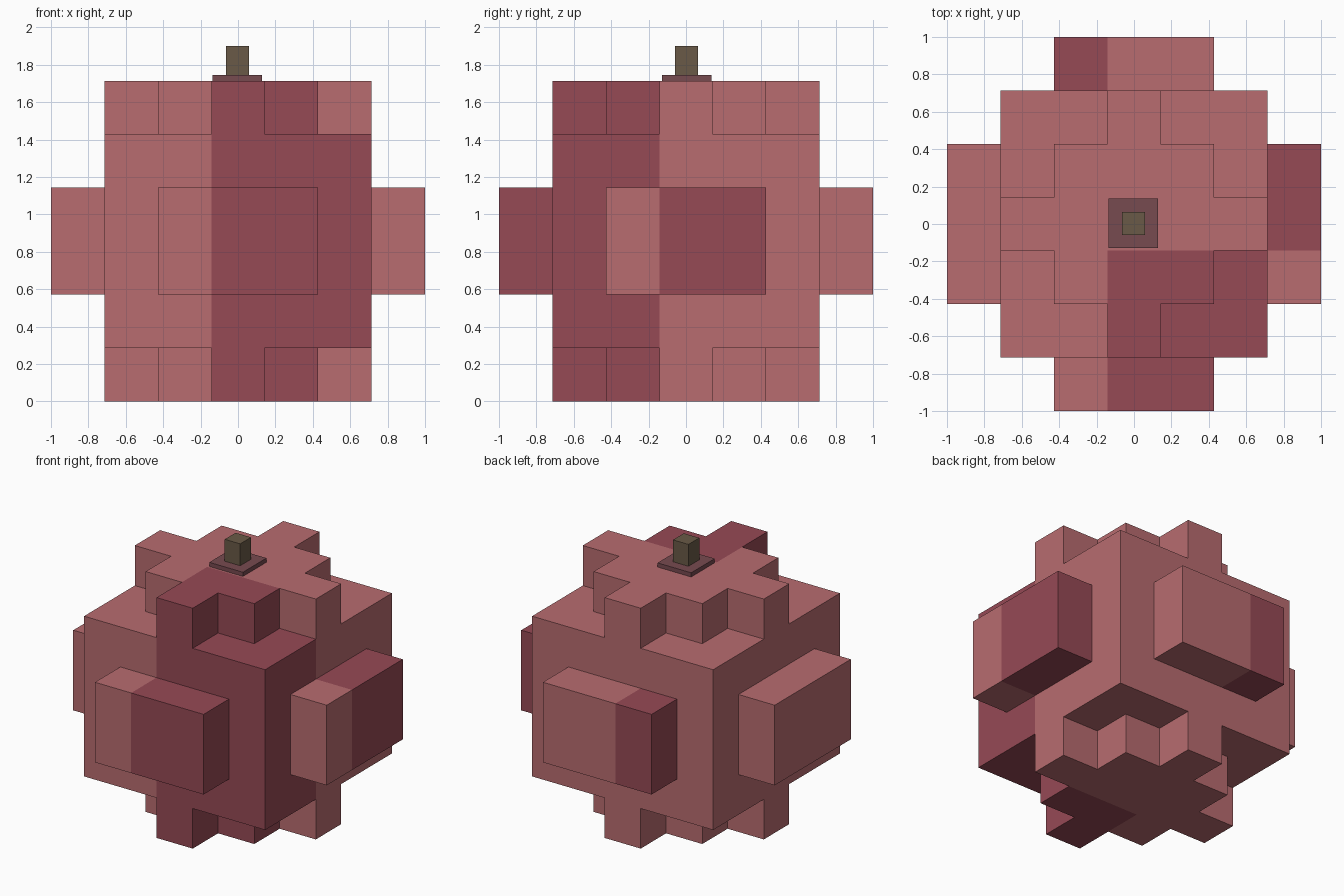
import bpy, bmesh, math
from mathutils import Vector

if "Cube" in bpy.data.objects:
    bpy.data.objects.remove(bpy.data.objects["Cube"])

U = 2 / 7  # edge of one cube cell


def material(name, rgb):
    m = bpy.data.materials.new(name)
    m.diffuse_color = (*rgb, 1)
    m.use_nodes = True
    m.node_tree.nodes["Principled BSDF"].inputs["Base Color"].default_value = m.diffuse_color
    return m


LIGHT = material("light_rose", (0.479, 0.150, 0.162))
DARK = material("dark_rose", (0.305, 0.067, 0.091))
MAUVE = material("mauve_brown", (0.185, 0.069, 0.080))
WOOD = material("stem_brown", (0.144, 0.102, 0.063))


def add_object(name, bm, mats):
    mesh = bpy.data.meshes.new(name)
    bm.to_mesh(mesh)
    bm.free()
    for m in mats:
        mesh.materials.append(m)
    obj = bpy.data.objects.new(name, mesh)
    bpy.context.collection.objects.link(obj)
    return obj


def box(name, size, centre, mat):
    bm = bmesh.new()
    bmesh.ops.create_cube(bm, size=1)
    bmesh.ops.scale(bm, vec=size, verts=bm.verts)
    bmesh.ops.translate(bm, vec=centre, verts=bm.verts)
    return add_object(name, bm, [mat])


def filled(x, y, z):
    a, b = abs(x), abs(y)
    if z in (0, 5):                      # stepped diamond caps
        return a + b <= 2
    if 1 <= z <= 4 and max(a, b) <= 2:   # square core
        return True
    return z in (2, 3) and max(a, b) == 3 and min(a, b) <= 1  # side lobes


def is_dark(x, y):
    if x == 3:                           # right lobe
        return y >= 0
    if y == 3:                           # back lobe
        return x == -1
    return x >= 0 and y <= -1            # front right quarter


# Body: outer skin of the filled cells
bm = bmesh.new()
for x in range(-3, 4):
    for y in range(-3, 4):
        for z in range(6):
            if not filled(x, y, z):
                continue
            centre = Vector((x, y, z + 0.5))
            for axis in range(3):
                for sign in (-1, 1):
                    n = Vector((0, 0, 0))
                    n[axis] = sign
                    if filled(x + int(n.x), y + int(n.y), z + int(n.z)):
                        continue
                    s = Vector((0, 0, 0))
                    s[(axis + 1) % 3] = 1
                    t = n.cross(s)
                    corners = [centre + (n + s * i + t * j) / 2
                               for i, j in ((-1, -1), (1, -1), (1, 1), (-1, 1))]
                    face = bm.faces.new([bm.verts.new(c * U) for c in corners])
                    face.material_index = int(is_dark(x, y))
bmesh.ops.remove_doubles(bm, verts=bm.verts, dist=0.001)
# Merge flat areas of the same colour
bmesh.ops.dissolve_limit(bm, angle_limit=math.radians(1), verts=bm.verts,
                         edges=bm.edges, delimit={'MATERIAL'})
add_object("body", bm, [LIGHT, DARK])

# Stem base plate and stem
box("stem_base", (0.265, 0.265, 0.03), (-0.003, 0.003, 1.729), MAUVE)
box("stem", (0.122, 0.122, 0.18), (-0.003, 0.003, 1.81), WOOD)
